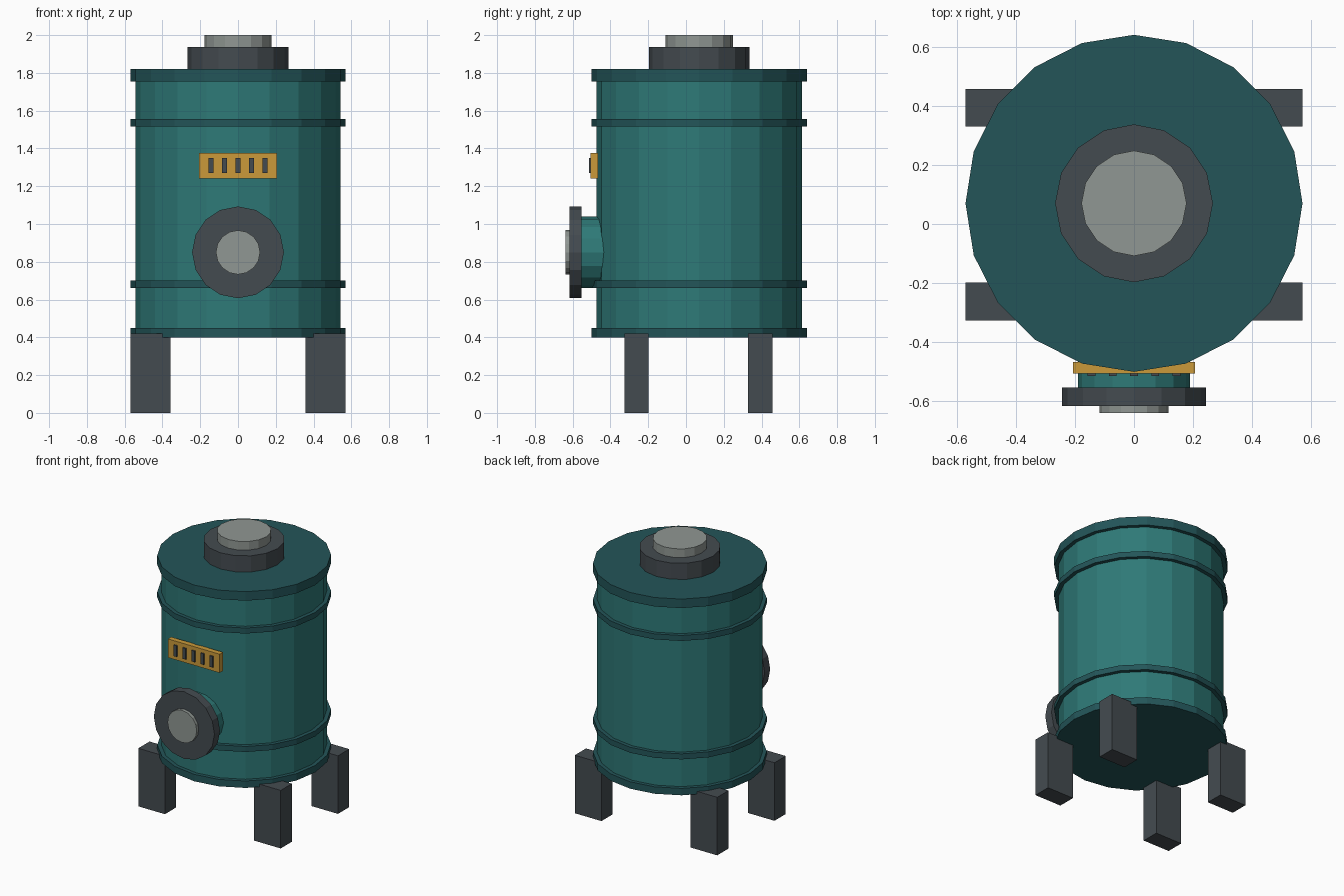
import bpy
import math

if "Cube" in bpy.data.objects:
    bpy.data.objects.remove(bpy.data.objects["Cube"], do_unlink=True)


def material(name, hex_code):
    """Flat material from an sRGB hex code, stored as linear values."""
    srgb = [int(hex_code[i:i + 2], 16) / 255 for i in (0, 2, 4)]
    colour = [((c + 0.055) / 1.055) ** 2.4 for c in srgb] + [1.0]
    mat = bpy.data.materials.new(name)
    mat.use_nodes = True
    mat.diffuse_color = colour
    mat.node_tree.nodes["Principled BSDF"].inputs["Base Color"].default_value = colour
    return mat


TEAL = material("teal paint", "2E7977")
DARK_TEAL = material("dark teal paint", "235559")
IRON = material("dark iron", "444B50")
STEEL = material("light steel", "909793")
YELLOW = material("yellow plate", "CB9A3A")

CENTRE_Y = 0.07
PORT_Z = 0.85


def finish(name, mat):
    obj = bpy.context.object
    obj.name = name
    obj.data.materials.append(mat)
    return obj


def upright(name, radius, low, high, mat, sides=20):
    """Vertical cylinder on the tank axis."""
    bpy.ops.mesh.primitive_cylinder_add(
        vertices=sides, radius=radius, depth=high - low,
        location=(0, CENTRE_Y, (low + high) / 2))
    return finish(name, mat)


def port(name, radius, front, back, mat):
    """Cylinder pointing out of the front."""
    bpy.ops.mesh.primitive_cylinder_add(
        vertices=16, radius=radius, depth=back - front,
        location=(0, (front + back) / 2, PORT_Z), rotation=(math.pi / 2, 0, 0))
    return finish(name, mat)


def box(name, low, high, mat):
    """Box between two corners."""
    bpy.ops.mesh.primitive_cube_add(
        size=1, location=[(a + b) / 2 for a, b in zip(low, high)])
    bpy.context.object.scale = [b - a for a, b in zip(low, high)]
    bpy.ops.object.transform_apply(location=False, rotation=False, scale=True)
    return finish(name, mat)


# Tank and its raised rings
upright("tank_body", 0.543, 0.42, 1.8, TEAL)
upright("bottom_rim", 0.57, 0.4, 0.45, DARK_TEAL)
upright("lower_band", 0.57, 0.66, 0.7, DARK_TEAL)
upright("upper_band", 0.57, 1.517, 1.557, DARK_TEAL)
upright("lid", 0.57, 1.755, 1.82, DARK_TEAL)

# Filler on top
upright("top_collar", 0.267, 1.81, 1.937, IRON, 16)
upright("top_cap", 0.178, 1.92, 2.0, STEEL, 16)

# Front port
port("port_neck", 0.19, -0.56, -0.35, TEAL)
port("port_flange", 0.243, -0.616, -0.553, IRON)
port("port_cap", 0.117, -0.639, -0.6, STEEL)

# Vent plate with slots
box("vent_plate", (-0.207, -0.505, 1.242), (0.207, -0.467, 1.377), YELLOW)
for i in range(5):
    x = (i - 2) * 0.072
    box(f"vent_slot_{i + 1}", (x - 0.013, -0.514, 1.27), (x + 0.013, -0.505, 1.35), IRON)

# Four legs
for side, sx in (("left", 1), ("right", -1)):
    for end, y in (("front", -0.262), ("back", 0.393)):
        xs = sorted((sx * 0.357, sx * 0.57))
        box(f"{end}_{side}_leg", (xs[0], y - 0.064, 0), (xs[1], y + 0.064, 0.42), IRON)
